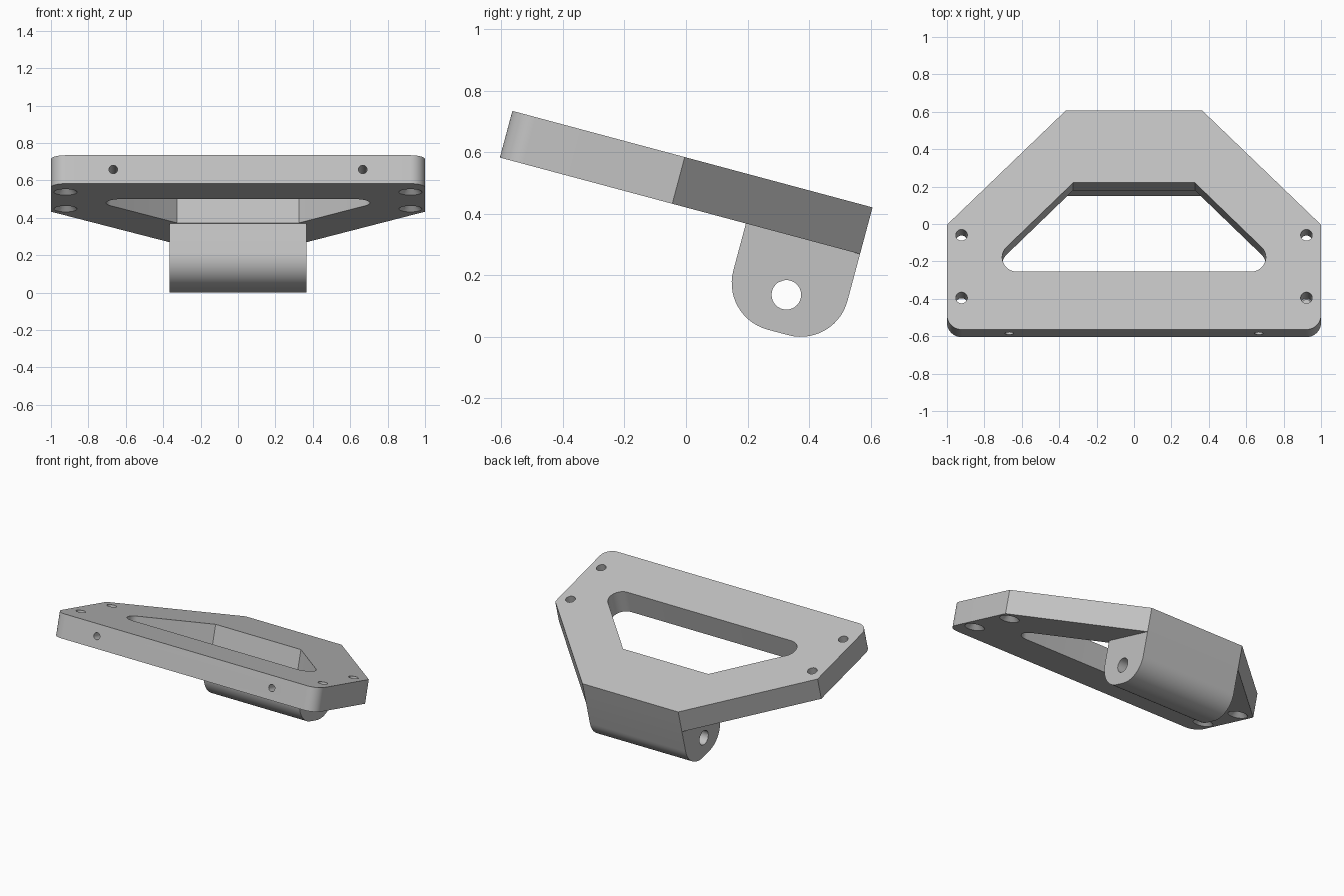
import bpy, bmesh, math
from mathutils import Matrix, Vector

if "Cube" in bpy.data.objects:
    bpy.data.objects.remove(bpy.data.objects["Cube"], do_unlink=True)

grey = bpy.data.materials.new("plain grey")
grey.use_nodes = True
colour = (0.54, 0.54, 0.54, 1)
grey.diffuse_color = colour
grey.node_tree.nodes["Principled BSDF"].inputs["Base Color"].default_value = colour

THICK, LENGTH, BACK = 0.157, 1.212, 0.365
TILT = math.radians(-15)


def rounded(points, steps=14):
    """Expand (a, b, radius) corners into an outline with filleted corners."""
    out = []
    for i, (a, b, r) in enumerate(points):
        p = Vector((a, b))
        if r == 0:
            out.append(p)
            continue
        d0 = (Vector(points[i - 1][:2]) - p).normalized()
        d1 = (Vector(points[(i + 1) % len(points)][:2]) - p).normalized()
        half = d0.angle(d1) / 2
        centre = p + (d0 + d1).normalized() * r / math.sin(half)
        start = p + d0 * r / math.tan(half) - centre
        end = p + d1 * r / math.tan(half) - centre
        sweep = math.atan2(start.x * end.y - start.y * end.x, start.dot(end))
        for k in range(steps + 1):
            out.append(centre + Matrix.Rotation(sweep * k / steps, 2) @ start)
    return out


def finish(bm, name):
    bmesh.ops.recalc_face_normals(bm, faces=bm.faces)
    mesh = bpy.data.meshes.new(name)
    bm.to_mesh(mesh)
    bm.free()
    mesh.materials.append(grey)
    ob = bpy.data.objects.new(name, mesh)
    bpy.context.collection.objects.link(ob)
    return ob


def prism(name, points, low, high, place):
    """Extrude an outline; place maps (a, b, height) to a position."""
    bm = bmesh.new()
    face = bm.faces.new([bm.verts.new(place(p.x, p.y, low)) for p in rounded(points)])
    new = bmesh.ops.extrude_face_region(bm, geom=[face])["geom"]
    shift = Vector(place(0, 0, high)) - Vector(place(0, 0, low))
    bmesh.ops.translate(bm, vec=shift, verts=[v for v in new if isinstance(v, bmesh.types.BMVert)])
    return finish(bm, name)


def drill(name, r1, r2, depth, centre, axis="Z"):
    bm = bmesh.new()
    turn = {"Z": Matrix(), "Y": Matrix.Rotation(math.pi / 2, 4, "X"),
            "X": Matrix.Rotation(math.pi / 2, 4, "Y")}[axis]
    bmesh.ops.create_cone(bm, cap_ends=True, segments=40, radius1=r1, radius2=r2,
                          depth=depth, matrix=Matrix.Translation(centre) @ turn)
    return finish(bm, name)


def combine(ob, other, operation):
    mod = ob.modifiers.new(operation.lower(), "BOOLEAN")
    mod.operation, mod.object, mod.solver = operation, other, "EXACT"
    bpy.context.view_layer.update()
    mesh = bpy.data.meshes.new_from_object(ob.evaluated_get(bpy.context.evaluated_depsgraph_get()))
    ob.modifiers.clear()
    ob.data = mesh
    bpy.data.objects.remove(other, do_unlink=True)


def flat(a, b, h):
    return (a, b, h)


def sideways(a, b, h):
    return (h, a, b)


# Plate with rounded front corners and chamfered back
bracket = prism("tilted_bracket", [(-1, 0, 0.08), (1, 0, 0.08), (1, 0.58, 0),
                (BACK, LENGTH, 0), (-BACK, LENGTH, 0), (-1, 0.58, 0)], 0, THICK, flat)

# Hinge block below the back edge
block = prism("hinge_block", [(0.828, 0.08, 0), (0.828, -0.315, 0.157),
              (LENGTH, -0.315, 0.157), (LENGTH, 0.08, 0)], -BACK, BACK, sideways)
combine(bracket, block, "UNION")

# Central opening
opening = prism("opening", [(-0.818, 0.32, 0.08), (0.818, 0.32, 0.08),
                (0.325, 0.813, 0), (-0.325, 0.813, 0)], -0.1, 0.3, flat)
combine(bracket, opening, "DIFFERENCE")

# Hinge pin hole
combine(bracket, drill("pin_hole", 0.048, 0.048, 2, (0, 1.015, -0.19), "X"), "DIFFERENCE")

for side in (-1, 1):
    # Countersunk screw holes
    for y in (0.176, 0.523):
        combine(bracket, drill("screw_hole", 0.031, 0.031, 0.6, (side * 0.922, y, 0)), "DIFFERENCE")
        combine(bracket, drill("countersink", 0.072, 0.022, 0.05, (side * 0.922, y, 0.015)), "DIFFERENCE")
    # Blind holes in the front edge
    combine(bracket, drill("edge_hole", 0.023, 0.023, 0.36, (side * 0.667, 0, THICK / 2), "Y"), "DIFFERENCE")

# Tilt into place and shade
bracket.data.transform(Matrix.Translation((0, -0.605, 0.583)) @ Matrix.Rotation(TILT, 4, "X"))
bm = bmesh.new()
bm.from_mesh(bracket.data)
bmesh.ops.dissolve_limit(bm, angle_limit=0.002, verts=bm.verts, edges=bm.edges)
bm.to_mesh(bracket.data)
bm.free()
bpy.ops.object.select_all(action="DESELECT")
bracket.select_set(True)
bpy.context.view_layer.objects.active = bracket
bpy.ops.object.shade_smooth_by_angle(angle=math.radians(30))
